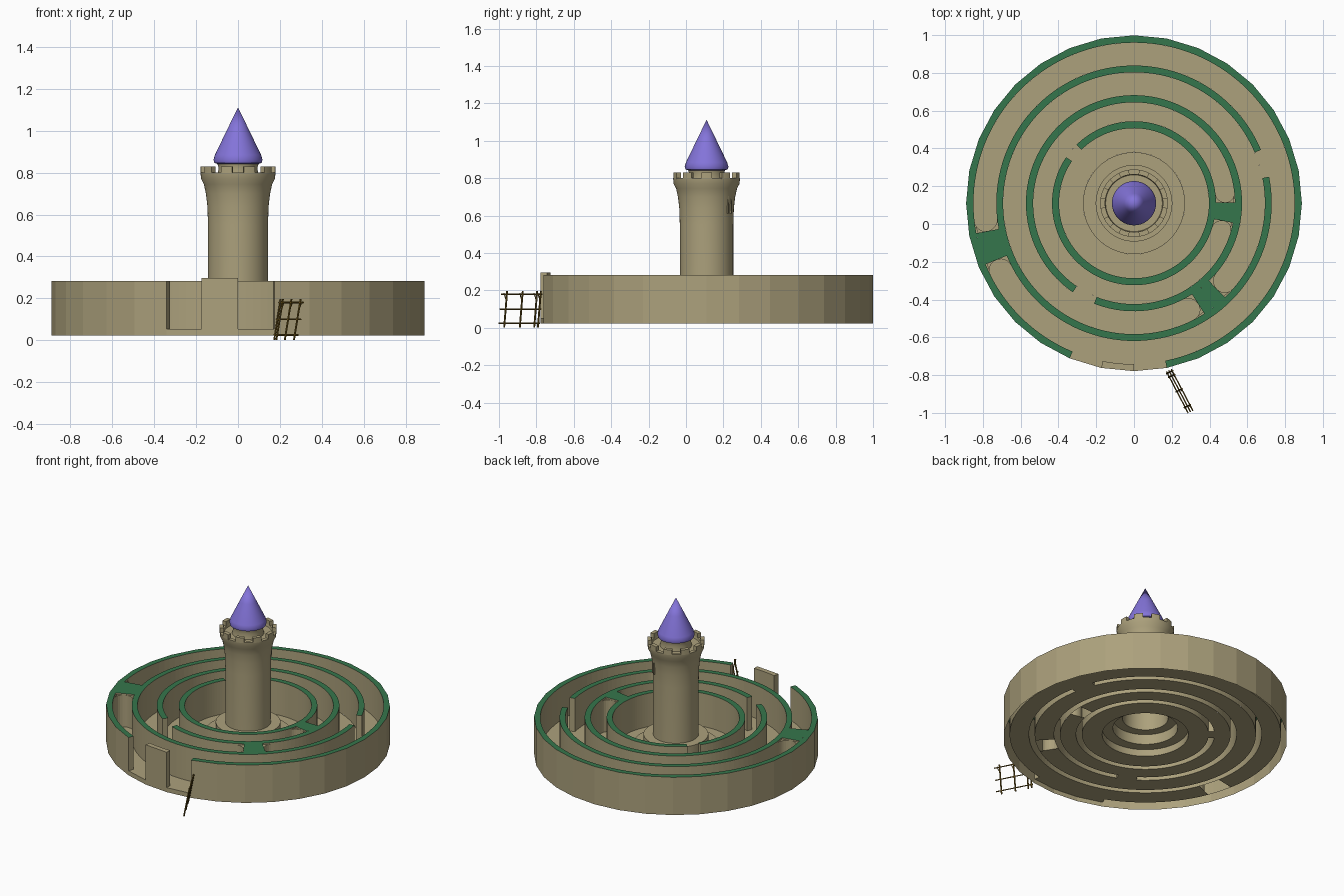
import bpy, bmesh, math
from mathutils import Vector

if "Cube" in bpy.data.objects:
    bpy.data.objects.remove(bpy.data.objects["Cube"])

CY = 0.11                      # maze centre in y
FLOOR, TOP, BASE = 0.053, 0.283, 0.022


def material(name, rgb):
    m = bpy.data.materials.new(name)
    m.diffuse_color = (*rgb, 1)
    m.use_nodes = True
    m.node_tree.nodes["Principled BSDF"].inputs["Base Color"].default_value = m.diffuse_color
    return m


STONE = material("sandstone", (0.413, 0.356, 0.202))
HEDGE = material("hedge green", (0.036, 0.18, 0.072))
ROOF = material("roof violet", (0.23, 0.175, 0.70))
WOOD = material("gate wood", (0.15, 0.09, 0.01))


def finish(bm, name, mats, smooth=False):
    me = bpy.data.meshes.new(name)
    bm.to_mesh(me)
    bm.free()
    for m in mats:
        me.materials.append(m)
    if smooth:
        for p in me.polygons:
            p.use_smooth = True
        me.set_sharp_from_angle(angle=math.radians(35))
    ob = bpy.data.objects.new(name, me)
    bpy.context.collection.objects.link(ob)
    return ob


def polar(r, a, z):
    a = math.radians(a)
    return Vector((r * math.cos(a), CY + r * math.sin(a), z))


def facet(r, a):
    """Radius on a 32-sided polygon at angle a."""
    off = (a % 11.25) - 5.625
    return r * math.cos(math.radians(5.625)) / math.cos(math.radians(off))


def strip(bm, r0, r1, a0, a1, z, mat, zin=None, zout=None, ends=None, outer32=False):
    """Arc-shaped top with optional inner, outer and end walls."""
    def face(pts, m):
        bm.faces.new([bm.verts.new(p) for p in pts]).material_index = m

    n = max(1, round((a1 - a0) / 2.8125))
    out = (lambda a: facet(r1, a)) if outer32 else (lambda a: r1)
    for i in range(n):
        a, b = a0 + (a1 - a0) * i / n, a0 + (a1 - a0) * (i + 1) / n
        ra, rb = out(a), out(b)
        face([polar(r0, a, z), polar(ra, a, z), polar(rb, b, z), polar(r0, b, z)], mat)
        if zout is not None:
            face([polar(ra, a, z), polar(ra, a, zout), polar(rb, b, zout), polar(rb, b, z)], 0)
        if zin is not None:
            face([polar(r0, b, z), polar(r0, b, zin), polar(r0, a, zin), polar(r0, a, z)], 0)
    if ends is not None:
        face([polar(r0, a0, z), polar(r0, a0, ends), polar(out(a0), a0, ends), polar(out(a0), a0, z)], 0)
        face([polar(out(a1), a1, z), polar(out(a1), a1, ends), polar(r0, a1, ends), polar(r0, a1, z)], 0)


def weld(bm):
    bmesh.ops.remove_doubles(bm, verts=bm.verts, dist=1e-5)


# ring walls: inner radius, outer radius, start angle, end angle
RINGS = [("inner_wall", 0.397, 0.434, 145.9, 494.5),
         ("middle_wall", 0.534, 0.572, 248.3, 595.5),
         ("second_wall", 0.693, 0.729, 22.8, 371.1)]
for name, r0, r1, a0, a1 in RINGS:
    bm = bmesh.new()
    strip(bm, r0, r1, a0, a1, TOP, 1, FLOOR, FLOOR, FLOOR)
    weld(bm)
    finish(bm, name, [STONE, HEDGE])

# outer wall, 32-sided outside, open at the front
bm = bmesh.new()
strip(bm, 0.85, 0.889, 281.25, 607.5, TOP, 1, FLOOR, BASE, FLOOR, True)
weld(bm)
finish(bm, "outer_wall", [STONE, HEDGE])

# entrance panel standing in the gap
bm = bmesh.new()
strip(bm, 0.852, 0.889, 258.75, 270, 0.297, 0, FLOOR, FLOOR, FLOOR, True)
weld(bm)
finish(bm, "entrance_panel", [STONE])

# floor: corridors (leaving out the blocks) and the wall gaps
BLOCKS = [(0.434, 0.534, -11.2, 0.5), (0.572, 0.693, -57.5, -46.0), (0.729, 0.85, 190.8, 202.4)]
bm = bmesh.new()
strip(bm, 0.27, 0.397, 0, 360, FLOOR, 0)
for r0, r1, a0, a1 in BLOCKS:
    strip(bm, r0, r1, a1, a0 + 360, FLOOR, 0)
for name, r0, r1, a0, a1 in RINGS:
    strip(bm, r0, r1, a1, a0 + 360, FLOOR, 0)
strip(bm, 0.85, 0.889, 247.5, 281.25, FLOOR, 0, None, BASE, None, True)
weld(bm)
finish(bm, "maze_floor", [STONE])

# blocks closing the corridors, with rounded corridor ends
for k, (r0, r1, a0, a1) in enumerate(BLOCKS):
    bm = bmesh.new()
    w, rm, ledge = (r1 - r0) / 2, (r0 + r1) / 2, TOP - 0.01
    rows = []
    for i in range(13):
        t = -w * math.cos(math.pi * i / 12)
        bulge = math.degrees((w - math.sqrt(max(0, w * w - t * t))) / rm)
        rows.append([bm.verts.new(polar(rm + t, a, z)) for a, z in
                     ((a0 - bulge, FLOOR), (a0 - bulge, ledge), (a1 + bulge, ledge), (a1 + bulge, FLOOR))])
    for p, q in zip(rows, rows[1:]):
        for j in range(3):
            bm.faces.new((p[j], q[j], q[j + 1], p[j + 1]))
    strip(bm, r0, r1, a0, a1, TOP, 1, None, None, ledge)
    finish(bm, f"corridor_block_{k + 1}", [STONE, HEDGE])


def lathe(name, profile, mat, n=64):
    bm = bmesh.new()
    for (ra, za), (rb, zb) in zip(profile, profile[1:]):
        for i in range(n):
            a, b = 360 * i / n, 360 * (i + 1) / n
            pts = [polar(ra, a, za)]
            if ra > 0:
                pts.append(polar(ra, b, za))
            pts.append(polar(rb, b, zb))
            if rb > 0:
                pts.append(polar(rb, a, zb))
            bm.faces.new([bm.verts.new(p) for p in pts])
    weld(bm)
    return finish(bm, name, [mat], True)


# tower with stepped foot, flared head and small drum under the roof
lathe("tower", [(0.27, FLOOR), (0.27, 0.10), (0.203, 0.10), (0.203, 0.17), (0.143, 0.17),
                (0.143, 0.55), (0.146, 0.64), (0.153, 0.70), (0.163, 0.745), (0.176, 0.77),
                (0.179, 0.80), (0.153, 0.80), (0.150, 0.785), (0.10, 0.785),
                (0.092, 0.82), (0.098, 0.842), (0, 0.842)], STONE)
lathe("tower_roof", [(0, 0.842), (0.098, 0.842), (0.113, 0.847), (0.117, 0.862), (0.110, 0.885),
                     (0.052, 1.005), (0, 1.112)], ROOF)

# battlements
bm = bmesh.new()
for i in range(10):
    strip(bm, 0.153, 0.179, i * 36 - 9, i * 36 + 9, 0.83, 0, 0.785, 0.795, 0.795)
weld(bm)
finish(bm, "battlements", [STONE])

# pair of slit frames at the back of the tower
bm = bmesh.new()
for a in (50, 60):
    strip(bm, 0.13, 0.154, a - 1.5, a + 1.5, 0.75, 0, None, 0.61, 0.61)
finish(bm, "slit_frames", [STONE])


# open wooden gate leaning outward at the right of the entrance
def bar(bm, p, q, r):
    d = Vector(q) - Vector(p)
    rot = d.to_track_quat('Z', 'Y').to_matrix().to_4x4()
    rot.translation = (Vector(p) + Vector(q)) / 2
    bmesh.ops.create_cone(bm, cap_ends=True, segments=6, radius1=r, radius2=r,
                          depth=d.length, matrix=rot)


def gate(t, z):
    """Point on the gate: t along its length, z height; it leans with z."""
    lean = (z - 0.1) * 0.18
    return (0.184 + 0.115 * t + lean * 0.9, -0.775 - 0.22 * t + lean * 0.45, z)


bm = bmesh.new()
for t in (0.04, 0.13, 0.48, 0.86):
    bar(bm, gate(t, 0.002), gate(t, 0.197), 0.005)
    bar(bm, gate(t + 0.07, 0.185), gate(t, 0.145), 0.003)
for z in (0.025, 0.10, 0.18):
    bar(bm, gate(0, z), gate(1, z), 0.004)
finish(bm, "wooden_gate", [WOOD])
